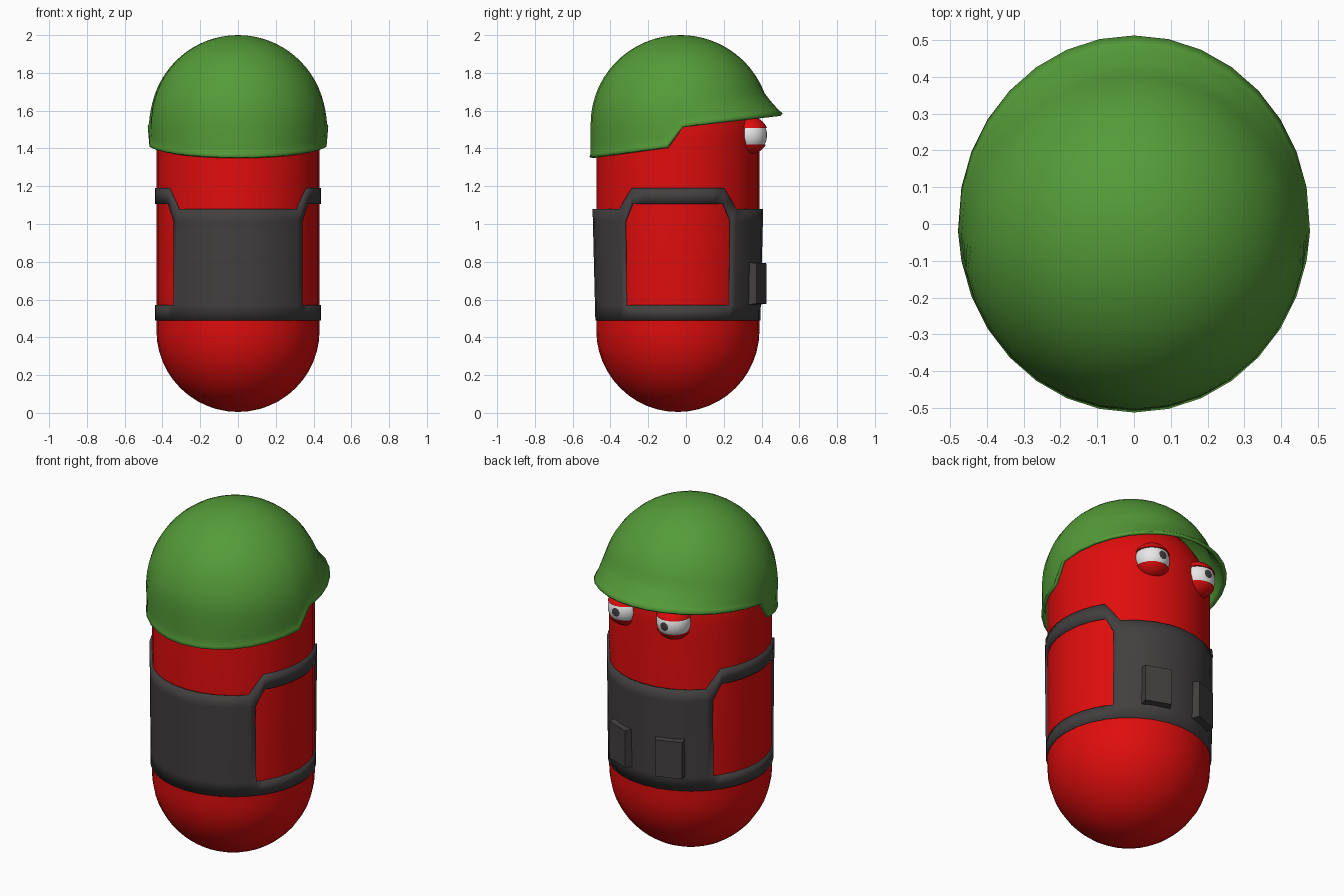
import bpy, bmesh, math
from mathutils import Matrix, Vector

if "Cube" in bpy.data.objects:
    bpy.data.objects.remove(bpy.data.objects["Cube"])

CY = -0.043          # centre of the body in y
R = 0.432            # body radius


def material(name, rgb):
    m = bpy.data.materials.new(name)
    m.diffuse_color = (*rgb, 1)
    m.use_nodes = True
    m.node_tree.nodes["Principled BSDF"].inputs["Base Color"].default_value = m.diffuse_color
    return m


RED = material("red", (0.74, 0.004, 0.004))
GREEN = material("green", (0.09, 0.33, 0.04))
GREY = material("dark_grey", (0.055, 0.05, 0.05))
WHITE = material("white", (0.8, 0.8, 0.8))


def finish(name, bm, mats, angle=35, thickness=0):
    me = bpy.data.meshes.new(name)
    bm.to_mesh(me)
    bm.free()
    ob = bpy.data.objects.new(name, me)
    bpy.context.collection.objects.link(ob)
    for m in mats:
        me.materials.append(m)
    if thickness:
        s = ob.modifiers.new("thickness", 'SOLIDIFY')
        s.thickness = thickness
        s.offset = -1
    bpy.ops.object.select_all(action='DESELECT')
    ob.select_set(True)
    bpy.context.view_layer.objects.active = ob
    bpy.ops.object.shade_smooth_by_angle(angle=math.radians(angle))
    return ob


# Capsule body: a sphere whose upper half is lifted
bm = bmesh.new()
bmesh.ops.create_uvsphere(bm, u_segments=32, v_segments=24, radius=R)
bmesh.ops.bisect_plane(bm, geom=bm.verts[:] + bm.edges[:] + bm.faces[:],
                       plane_co=(0, 0, -0.001), plane_no=(0, 0, 1))
for v in bm.verts:
    v.co += Vector((0, CY, R + 0.005 + (1.01 if v.co.z > -0.0005 else 0)))
finish("body", bm, [RED])

# Helmet: dome rings that flow into a flared rim with a stepped lower edge
bm = bmesh.new()
N, ROWS = 32, 18


def rim_z(y):
    return 1.355 + 0.131 * (y + 0.51) if y < -0.05 else 1.518 + 0.13 * (y + 0.02)


columns = []
for i in range(N):
    a = 2 * math.pi * i / N
    c, s = math.cos(a), math.sin(a)
    if i % (N // 2) == 0:            # put a corner of the step at y = -0.02
        s = -0.04
    zr = rim_z(0.51 * s)
    heights = [(2 - zr) * math.cos(math.pi / 2 * k / ROWS) for k in range(1, ROWS)]
    col = []
    for d in heights + [0.015, 0]:
        z = zr + d
        r = math.sqrt(max(0, 1 - (max(0, z - 1.53) / 0.47) ** 2))
        w = max(0, 1 - d / 0.11) ** 1.6
        lip = 0.006 if d == 0 else 0
        x = (1 - w) * 0.467 * r * c + w * (0.472 + lip) * c
        y = (1 - w) * (0.475 * r * s - 0.03) + w * (0.506 + lip) * s
        col.append(bm.verts.new((x, y, z)))
    columns.append(col)
top = bm.verts.new((0, -0.03, 2.0))
for i in range(N):
    p, q = columns[i], columns[(i + 1) % N]
    bm.faces.new((top, p[0], q[0]))
    for k in range(len(p) - 1):
        bm.faces.new((p[k], p[k + 1], q[k + 1], q[k]))
finish("helmet", bm, [GREEN], thickness=0.018)

# Vest: wrapped shell with a chamfered opening on each side
bm = bmesh.new()
quarter = [0, 8, 16, 24, 32.5, 39, 43.5, 55, 67, 78.5, 90]
half = quarter + [180 - a for a in quarter[-2::-1]]
angles = half + [a + 180 for a in half[1:-1]]


def off_side(a):
    a %= 180
    return min(a, 180 - a)           # angle away from the x axis


columns = []
for a in angles:
    o = off_side(a)
    hole_top = 1.105 - 0.09 * min(1, max(0, (o - 32.5) / 6.5))
    edge_top = 1.19 - 0.11 * min(1, max(0, (o - 32.5) / 11))
    col = []
    for z in (0.49, 0.57, hole_top, edge_top):
        ry = 0.437 + 0.015 * (z - 0.49) / 0.6
        t = math.radians(a)
        col.append(bm.verts.new((0.44 * math.cos(t), CY + ry * math.sin(t), z)))
    columns.append(col)
for i, a in enumerate(angles):
    j = (i + 1) % len(angles)
    p, q = columns[i], columns[j]
    for k in range(3):
        if k == 1 and min(off_side(a), off_side(angles[j])) < 38.9:
            continue                 # side opening
        bm.faces.new((p[k], q[k], q[k + 1], p[k + 1]))
finish("vest", bm, [GREY], thickness=0.02)


def cap(z, keep_up, radius):
    """Solid slice of a sphere, used for eyelids."""
    b = bmesh.new()
    bmesh.ops.create_uvsphere(b, u_segments=28, v_segments=20, radius=radius)
    res = bmesh.ops.bisect_plane(b, geom=b.verts[:] + b.edges[:] + b.faces[:],
                                 plane_co=(0, 0, z), plane_no=(0, 0, 1),
                                 clear_inner=keep_up, clear_outer=not keep_up)
    bmesh.ops.holes_fill(b, edges=[e for e in b.edges if e.is_boundary])
    return b


for side, sx in (("right", 1), ("left", -1)):
    # Eye with pupil faces around the forward pole
    place = Matrix.Translation((sx * 0.157, 0.335, 1.47))
    bm = bmesh.new()
    bmesh.ops.create_uvsphere(bm, u_segments=24, v_segments=24, radius=0.094,
                              matrix=Matrix.Rotation(-math.pi / 2, 4, 'X'))
    for f in bm.faces:
        if f.calc_center_median().normalized().y > math.cos(math.radians(15)):
            f.material_index = 1
    bm.transform(place)
    finish(side + "_eye", bm, [WHITE, GREY])

    # Eyelids
    for label, z, up in (("upper", 0.038, True), ("lower", -0.048, False)):
        bm = cap(z, up, 0.101)
        bm.transform(place)
        finish(f"{side}_{label}_eyelid", bm, [RED])

    # Pouch: box with a slightly smaller outer face, turned to follow the vest
    bm = bmesh.new()
    bmesh.ops.create_cube(bm, size=1, matrix=Matrix.Diagonal((0.168, 0.07, 0.23, 1)))
    for v in bm.verts:
        if v.co.y > 0:
            v.co.x *= 0.88
            v.co.z *= 0.93
    bm.transform(Matrix.Translation((0, CY, 0.685))
                 @ Matrix.Rotation(-sx * math.radians(20.5), 4, 'Z')
                 @ Matrix.Translation((0, 0.437, 0)))
    finish(side + "_pouch", bm, [GREY], angle=20)
